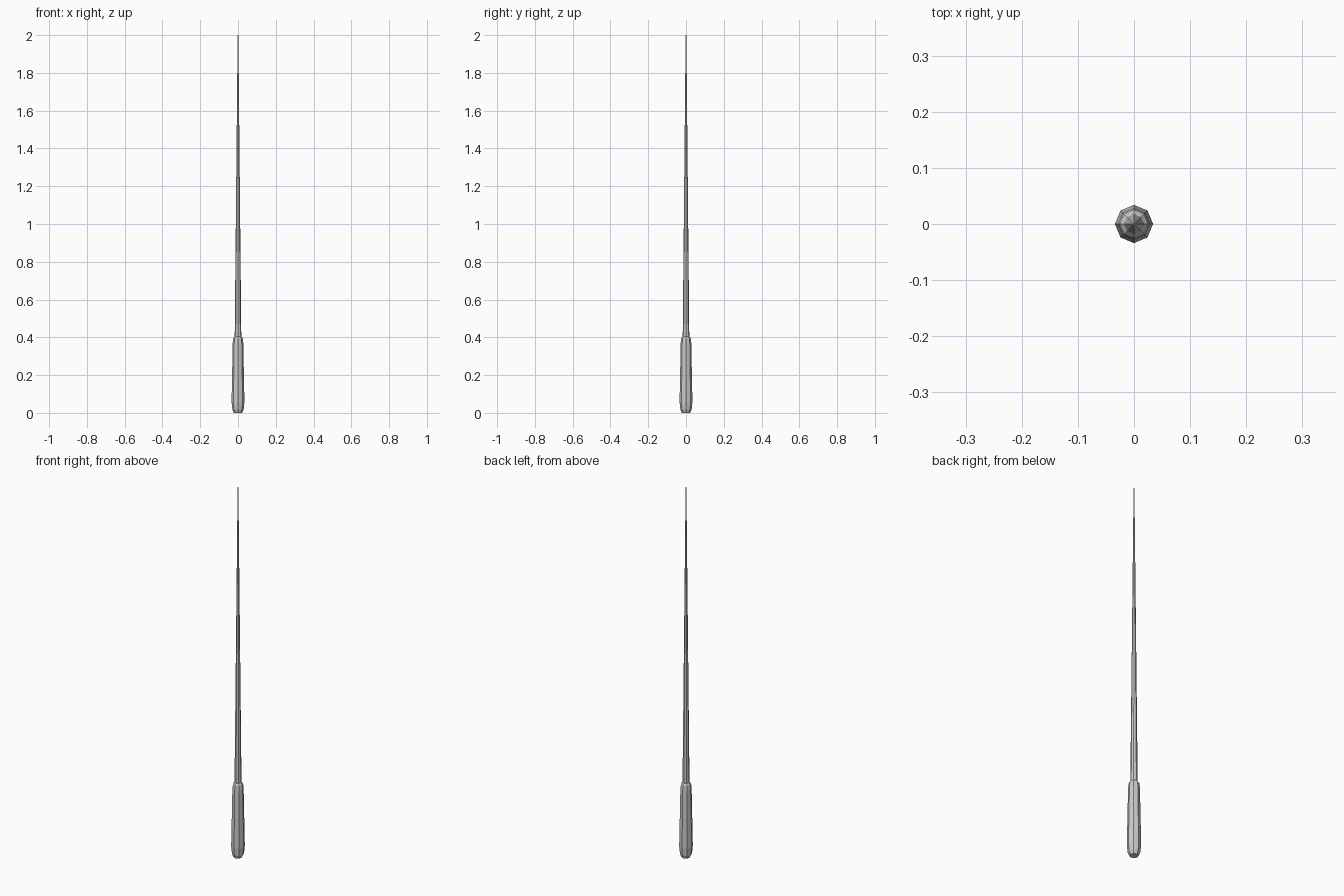
import bpy, bmesh
from math import cos, sin, pi

if "Cube" in bpy.data.objects:
    bpy.data.objects.remove(bpy.data.objects["Cube"])

SIDES = 8

def lathe(name, profile):
    """Closed eight-sided solid from (radius, z) pairs."""
    bm = bmesh.new()
    rings = [[bm.verts.new((r * cos(2 * pi * i / SIDES), r * sin(2 * pi * i / SIDES), z))
              for i in range(SIDES)] for r, z in profile]
    for a, b in zip(rings, rings[1:]):
        for i in range(SIDES):
            j = (i + 1) % SIDES
            bm.faces.new((a[i], a[j], b[j], b[i]))
    bm.faces.new(rings[0][::-1])
    bm.faces.new(rings[-1])
    mesh = bpy.data.meshes.new(name)
    bm.to_mesh(mesh)
    bm.free()
    obj = bpy.data.objects.new(name, mesh)
    bpy.context.collection.objects.link(obj)
    return obj

# Rounded grip, slightly wider near the butt
lathe("handle", [(0.022, 0.0), (0.030, 0.018), (0.034, 0.06),
                 (0.028, 0.37), (0.025, 0.395), (0.017, 0.405)])

# Long tapering shaft
lathe("shaft", [(0.0175, 0.40), (0.002, 2.0)])
